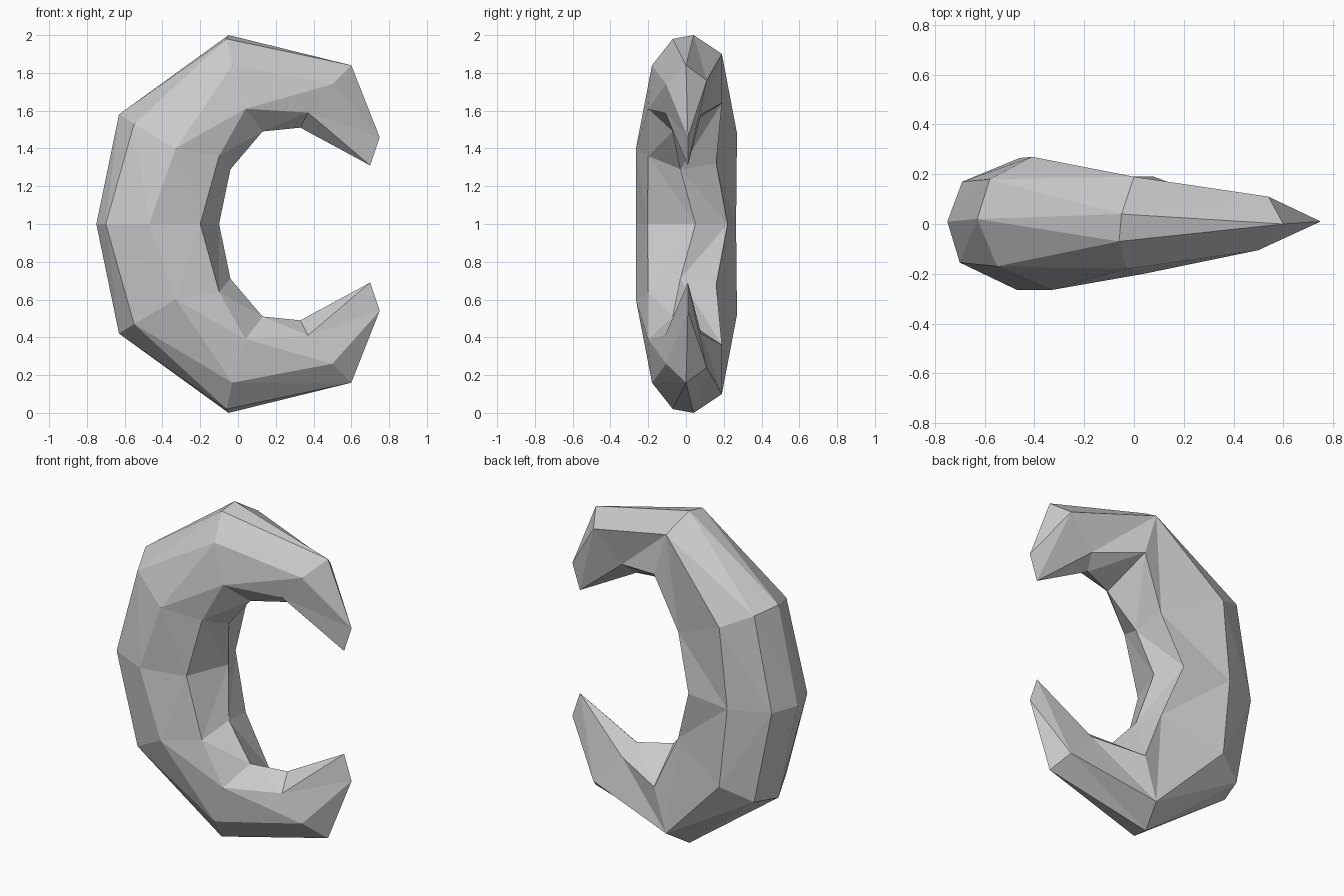
import bpy
import bmesh

if "Cube" in bpy.data.objects:
    bpy.data.objects.remove(bpy.data.objects["Cube"])

# Cross-sections of the upper arm, from the waist of the C to its pointed end.
# Each runs: outer, front outer, front, front inner, inner, back inner, back, back outer.
# Repeated points merge so the arm loses sides as it tapers.
waist = [(-.75, .01, 1), (-.70, -.155, 1), (-.47, -.265, 1), (-.20, -.205, 1),
         (-.10, .05, 1), (-.17, .22, 1), (-.46, .265, 1), (-.69, .17, 1)]
shoulder = [(-.63, .02, 1.58), (-.55, -.17, 1.53), (-.33, -.265, 1.40), (-.10, -.20, 1.36),
            (-.04, -.03, 1.29), (-.06, .16, 1.32), (-.41, .27, 1.48), (-.58, .18, 1.56)]
back = (0, .19, 1.90)
crown = [(-.05, .04, 2), (-.06, -.07, 1.98), (-.03, -.18, 1.84), (.04, -.20, 1.61),
         (.13, -.07, 1.49), (.08, .19, 1.64), back, back]
ridge, back = (.60, 0, 1.84), (.54, .11, 1.76)
wrist = [ridge, ridge, (.50, -.105, 1.74), (.37, -.11, 1.59),
         (.33, 0, 1.51), (.37, .08, 1.58), back, back]
upper, lower = (.75, .01, 1.46), (.70, .01, 1.31)
tip = [upper, upper, upper, lower, lower, lower, upper, upper]

bm = bmesh.new()
cache = {}


def vert(p):
    if p not in cache:
        cache[p] = bm.verts.new((p[0], p[1], p[2] - 1))
    return cache[p]


def loft(a, b, flip):
    """Join two sections with triangles, choosing the diagonal direction."""
    for i in range(8):
        j = (i + 1) % 8
        if flip:
            tris = ((a[i], a[j], b[i]), (a[j], b[j], b[i]))
        else:
            tris = ((a[i], a[j], b[j]), (a[i], b[j], b[i]))
        for t in tris:
            if len(set(t)) == 3:
                bm.faces.new([vert(p) for p in t])


loft(waist, shoulder, True)
loft(shoulder, crown, False)
loft(crown, wrist, True)
loft(wrist, tip, True)
bmesh.ops.recalc_face_normals(bm, faces=bm.faces[:])
# The open waist can confuse the solver: make sure the outermost face points out
outer = min(bm.faces, key=lambda f: f.calc_center_median().x)
if outer.normal.x > 0:
    bmesh.ops.reverse_faces(bm, faces=bm.faces[:])

mesh = bpy.data.meshes.new("crescent_ring")
bm.to_mesh(mesh)
bm.free()
ring = bpy.data.objects.new("crescent_ring", mesh)
ring.location.z = 1
bpy.context.collection.objects.link(ring)

# Lower arm mirrors the upper one
mirror = ring.modifiers.new("lower_arm", 'MIRROR')
mirror.use_axis = (False, False, True)
mirror.use_clip = True
mirror.merge_threshold = 0.001

grey = bpy.data.materials.new("light_grey")
grey.diffuse_color = (.6, .6, .6, 1)
grey.use_nodes = True
grey.node_tree.nodes["Principled BSDF"].inputs["Base Color"].default_value = grey.diffuse_color
mesh.materials.append(grey)
